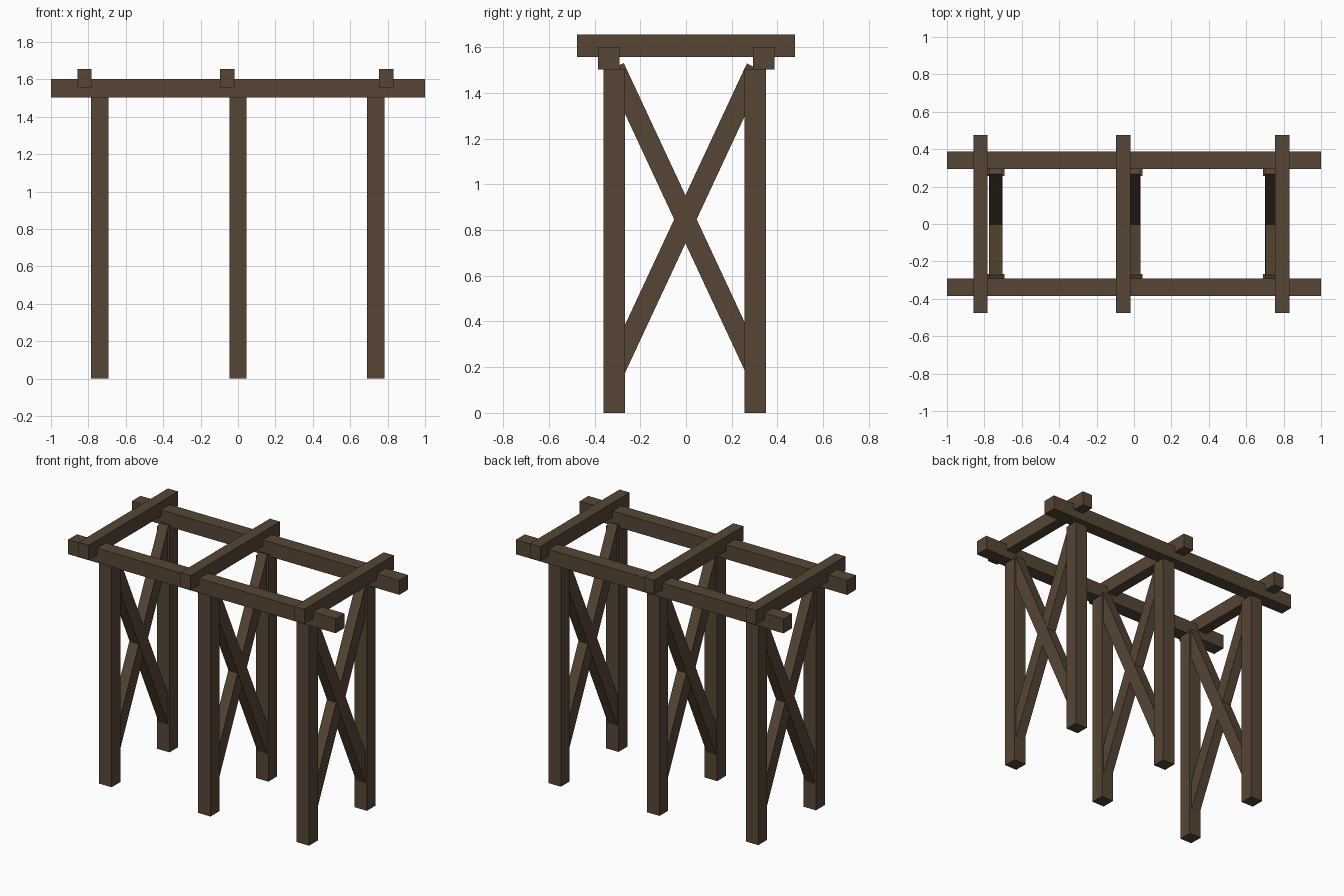
import bpy, math

if "Cube" in bpy.data.objects:
    bpy.data.objects.remove(bpy.data.objects["Cube"])

wood = bpy.data.materials.new("dark_brown_wood")
wood.diffuse_color = (0.093, 0.061, 0.036, 1)
wood.use_nodes = True
wood.node_tree.nodes["Principled BSDF"].inputs["Base Color"].default_value = wood.diffuse_color


def beam(name, center, size, tilt=0.0):
    """Box timber, optionally tilted about the x axis."""
    bpy.ops.mesh.primitive_cube_add(size=1, location=center, rotation=(tilt, 0, 0))
    ob = bpy.context.object
    ob.name = name
    ob.scale = size
    bpy.ops.object.transform_apply(location=False, rotation=False, scale=True)
    ob.data.materials.append(wood)
    return ob


post_x = [-0.739, 0.0, 0.737]
cross_x = [-0.820, -0.058, 0.793]
slope = math.radians(25)

for i, (px, cx) in enumerate(zip(post_x, cross_x), 1):
    # pair of upright posts
    beam(f"front_post_{i}", (px, -0.313, 0.752), (0.093, 0.094, 1.504))
    beam(f"back_post_{i}", (px, 0.303, 0.752), (0.093, 0.092, 1.504))
    # crossed diagonal braces between the posts
    beam(f"brace_a_{i}", (px, -0.003, 0.848), (0.070, 0.089, 1.465), slope)
    beam(f"brace_b_{i}", (px - 0.002, -0.003, 0.846), (0.070, 0.089, 1.465), -slope)
    # cross beam on top
    beam(f"cross_beam_{i}", (cx, 0, 1.606), (0.076, 0.954, 0.098))

# long rails resting on the posts
beam("front_rail", (0, -0.339, 1.552), (2.0, 0.094, 0.098))
beam("back_rail", (0, 0.341, 1.552), (2.0, 0.094, 0.098))
